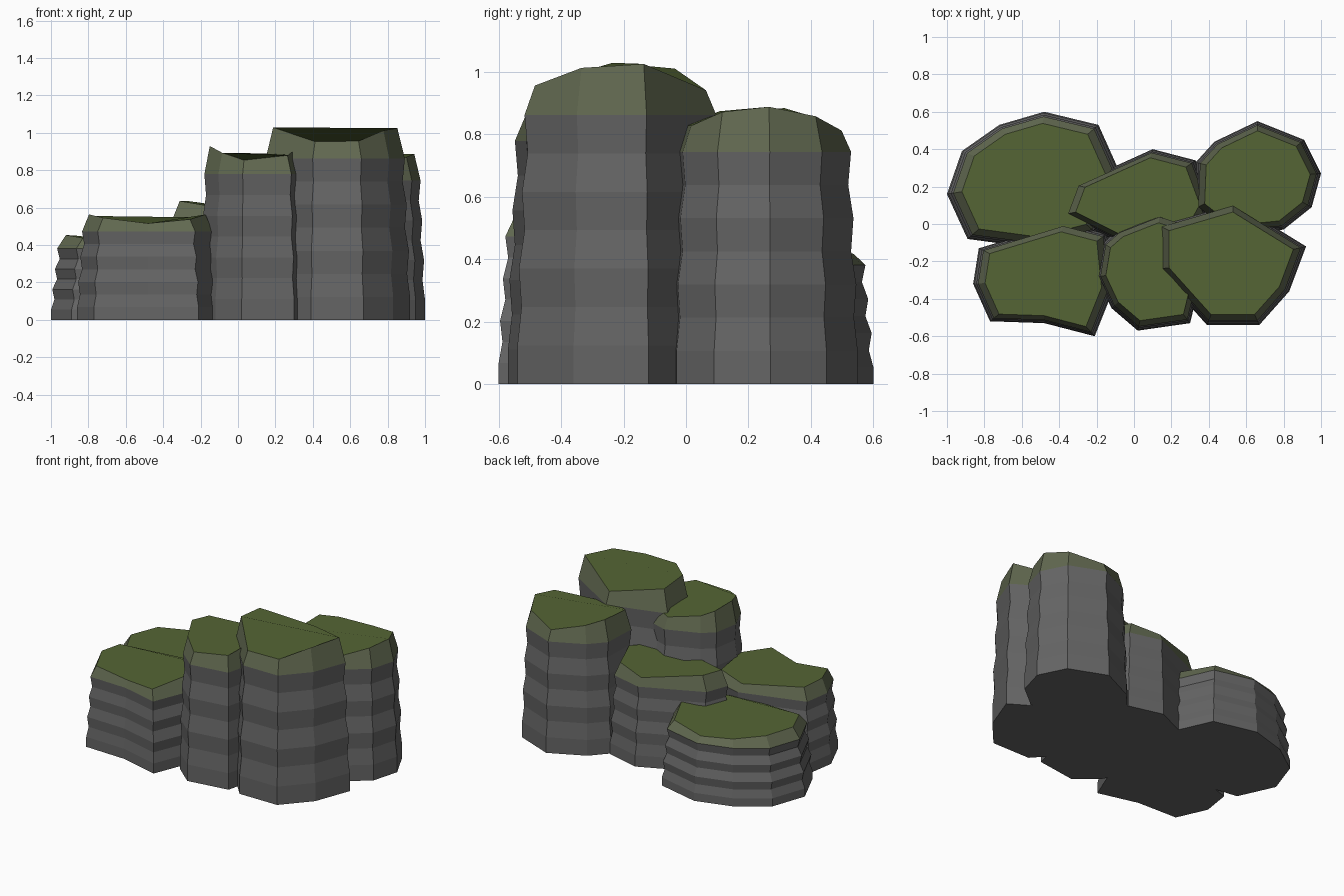
import bpy, bmesh, math

if "Cube" in bpy.data.objects:
    bpy.data.objects.remove(bpy.data.objects["Cube"])


def material(name, rgb):
    m = bpy.data.materials.new(name)
    m.diffuse_color = (*rgb, 1)
    m.use_nodes = True
    m.node_tree.nodes["Principled BSDF"].inputs["Base Color"].default_value = m.diffuse_color
    return m


STONE = material("stone", (0.13, 0.13, 0.13))
MOSSY = material("mossy_stone", (0.12, 0.14, 0.08))
MOSS = material("moss", (0.09, 0.13, 0.035))

# Ring scales from base to top: zigzag strata with a slight taper
SCALES = [1.0, 1.0, 0.96, 0.985, 0.93, 0.955, 0.90, 0.93, 0.83]


def rock_column(name, height, outline):
    """Stacked rings of one outline, with a saddle-shaped mossy top."""
    n = len(outline)
    cx = (min(p[0] for p in outline) + max(p[0] for p in outline)) / 2
    cy = (min(p[1] for p in outline) + max(p[1] for p in outline)) / 2
    last = len(SCALES) - 1
    bm = bmesh.new()
    rings = []
    for k, s in enumerate(SCALES):
        ring = []
        for x, y in outline:
            z = height * k / last
            if k == last:
                z *= 1 + 0.045 * math.cos(2 * math.atan2(y - cy, x - cx))
            ring.append(bm.verts.new((cx + (x - cx) * s, cy + (y - cy) * s, z)))
        rings.append(ring)
    for k in range(last):
        a, b = rings[k], rings[k + 1]
        for i in range(n):
            j = (i + 1) % n
            f = bm.faces.new((a[i], a[j], b[j], b[i]))
            f.material_index = 1 if k == last - 1 else 0
    bm.faces.new(rings[0])
    bm.faces.new(rings[-1]).material_index = 2
    bmesh.ops.recalc_face_normals(bm, faces=bm.faces)
    me = bpy.data.meshes.new(name)
    bm.to_mesh(me)
    bm.free()
    for m in (STONE, MOSSY, MOSS):
        me.materials.append(m)
    bpy.context.collection.objects.link(bpy.data.objects.new(name, me))


# Low steps on the left
rock_column("back_left_rock", 0.435, [
    (-1.0, .16), (-.92, .39), (-.72, .53), (-.48, .6), (-.19, .53),
    (-.06, .24), (-.2, -.05), (-.52, -.13), (-.89, -.08)])
rock_column("front_left_rock", 0.54, [
    (-.86, -.32), (-.83, -.13), (-.37, .01), (-.14, -.05),
    (-.11, -.35), (-.21, -.6), (-.48, -.53), (-.77, -.52)])

# Middle columns
rock_column("back_middle_rock", 0.61, [
    (-.38, .05), (-.32, .21), (.1, .4), (.33, .34),
    (.42, .1), (.3, -.12), (0, -.14)])
rock_column("front_middle_rock", 0.89, [
    (-.2, -.28), (-.17, -.1), (-.09, -.03), (.14, .06), (.33, 0),
    (.38, -.2), (.3, -.53), (.02, -.57), (-.12, -.45)])

# Tall columns on the right
rock_column("back_right_rock", 0.85, [
    (.33, .33), (.43, .44), (.66, .55), (.91, .45), (1.0, .27),
    (.95, .09), (.8, -.03), (.5, -.06), (.32, .08)])
rock_column("front_right_rock", 0.985, [
    (.12, 0), (.12, -.24), (.39, -.54), (.67, -.54),
    (.83, -.36), (.92, -.12), (.53, .12)])
